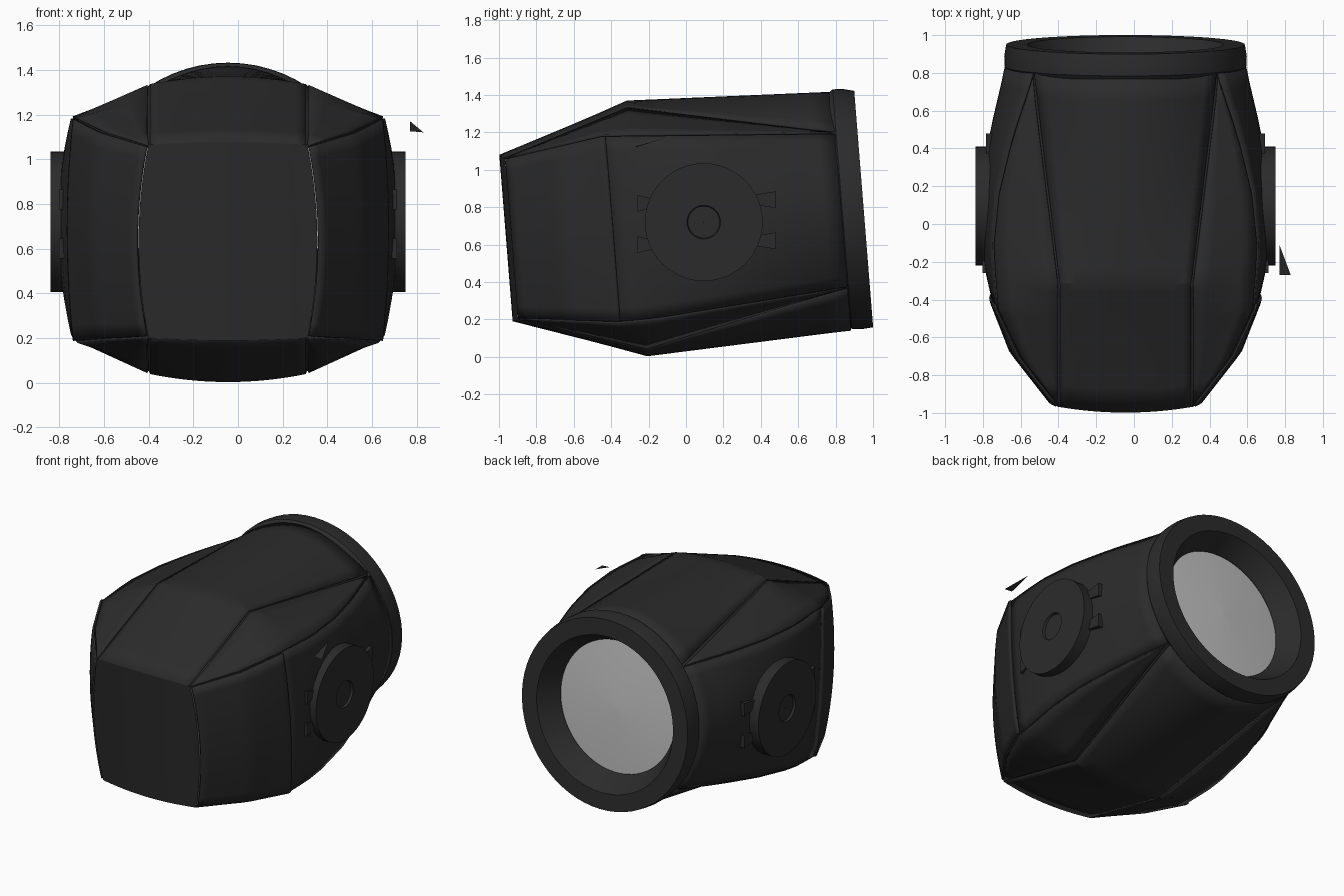
import bpy, bmesh, math
from mathutils import Vector

cube = bpy.data.objects.get("Cube")
if cube:
    bpy.data.objects.remove(cube, do_unlink=True)

CX, CZ, SHEAR = -0.045, 0.79, 0.08
FRONT, BACK = -0.945, 0.82


def material(name, value, rough):
    m = bpy.data.materials.new(name)
    m.use_nodes = True
    color = (value, value, value, 1)
    m.diffuse_color = color
    bsdf = m.node_tree.nodes["Principled BSDF"]
    bsdf.inputs["Base Color"].default_value = color
    bsdf.inputs["Roughness"].default_value = rough
    return m


BLACK = material("charcoal", 0.024, 0.6)
GLASS = material("pale grey lens", 0.52, 0.4)

# Outline curves along the length: (position, value) pairs
TOP_Z = [(FRONT, 1.08), (-.27, 1.37), (.9, 1.42)]
CREASE_X = [(FRONT, .355), (-.27, .355), (BACK, .49)]
CREASE_Z = [(FRONT, 1.065), (-.27, 1.335), (BACK, 1.2)]
SIDE_X = [(FRONT, .356), (-.68, .56), (-.42, .68), (-.1, .705), (.2, .675), (.5, .6), (BACK, .49)]
SIDE_Z = [(FRONT, 1.064), (-.42, 1.185), (BACK, 1.199)]
MID_X = [(FRONT, .4), (-.68, .605), (-.42, .705), (-.2, .755), (0, .765), (.2, .755), (.5, .715), (BACK, .64)]
LOW_SIDE_Z = [(FRONT, .201), (-.42, .18), (-.2, .2), (BACK, .366)]
LOW_CREASE_Z = [(FRONT, .2), (-.27, .04), (BACK, .365)]
BOTTOM_Z = [(FRONT, .19), (-.27, .003), (BACK, .14)]


def at(curve, y):
    if y <= curve[0][0]:
        return curve[0][1]
    for (a, u), (b, v) in zip(curve, curve[1:]):
        if y <= b:
            return u + (v - u) * (y - a) / (b - a)
    return curve[-1][1]


def place(x, y, z):
    """Lean the sections and bow the nose forward."""
    fade = min(1, max(0, (-.5 - y) / .445))
    bow = .03 * fade * max(0, 1 - (x / .36) ** 2)
    return Vector((x + CX, y - SHEAR * (z - CZ) - bow, z))


def section(kind, y, t):
    """Point of one panel's cross-section; t runs from -1 to 1."""
    xa, xb = at(CREASE_X, y), at(SIDE_X, y)
    zb, zc = at(SIDE_Z, y), at(LOW_SIDE_Z, y)
    arc, u = 1 - t * t, (t + 1) / 2
    if kind == "top":
        za = at(CREASE_Z, y)
        return xa * t, za + (at(TOP_Z, y) - za) * arc
    if kind == "bottom":
        zd = at(LOW_CREASE_Z, y)
        return -xa * t, zd + (at(BOTTOM_Z, y) - zd) * arc
    if kind == "side":
        return xb + (at(MID_X, y) - xb) * arc, zb + (zc - zb) * u
    if kind == "shoulder":
        za = at(CREASE_Z, y)
        return xa + (xb - xa) * u, za + (zb - za) * u
    zd = at(LOW_CREASE_Z, y)
    return xb + (xa - xb) * u, zc + (zd - zc) * u


def finish(name, verts, faces, mat=BLACK, angle=25, outward=True):
    me = bpy.data.meshes.new(name)
    me.from_pydata([tuple(v) for v in verts], [], faces)
    bm = bmesh.new()
    bm.from_mesh(me)
    bmesh.ops.remove_doubles(bm, verts=bm.verts, dist=.0004)
    if outward:
        bmesh.ops.recalc_face_normals(bm, faces=bm.faces)
        hub = Vector((CX, .05, .7))
        facing = sum((f.calc_center_median() - hub).dot(f.normal) * f.calc_area() for f in bm.faces)
        if facing < 0:
            bmesh.ops.reverse_faces(bm, faces=bm.faces)
    bm.to_mesh(me)
    bm.free()
    me.materials.append(mat)
    me.shade_smooth()
    me.set_sharp_from_angle(angle=math.radians(angle))
    ob = bpy.data.objects.new(name, me)
    bpy.context.collection.objects.link(ob)
    return ob


def grid(rows, closed=False):
    n = len(rows[0])
    faces = []
    for j in range(len(rows) - 1):
        for i in range(n if closed else n - 1):
            k = (i + 1) % n
            faces.append((j * n + i, j * n + k, (j + 1) * n + k, (j + 1) * n + i))
    return [p for row in rows for p in row], faces


def stations(a, b):
    ys = {a, b, *(y for y in (-.27, -.42) if a < y < b)}
    ys |= {a + (b - a) * i / 14 for i in range(15)}
    return sorted(ys)


def panel(name, kind, a, b, steps, sign=1, lift=0.0):
    rows = []
    for y in stations(a, b):
        p, q = section(kind, y, -1), section(kind, y, 1)
        width = math.dist(p, q)
        edge = 1 - min(.9, .014 / max(width, .001))
        row = []
        for i in range(steps + 1):
            x, z = section(kind, y, edge * (2 * i / steps - 1))
            row.append(place(sign * (x + lift), y, z))
        rows.append(row)
    ob = finish(name, *grid(rows))
    mod = ob.modifiers.new("thickness", "SOLIDIFY")
    mod.thickness = .012
    mod.offset = -1


# Outer shell panels with narrow seams
panel("top_panel", "top", FRONT, .83, 16)
panel("bottom_panel", "bottom", FRONT, .83, 16)
for side, s in (("left", 1), ("right", -1)):
    panel(side + "_upper_shoulder", "shoulder", FRONT, BACK - .01, 4, s)
    panel(side + "_lower_shoulder", "lower", FRONT, BACK - .01, 4, s)
    panel(side + "_front_cheek", "side", FRONT, -.4, 14, s, .012)
    panel(side + "_side_panel", "side", -.42, .83, 14, s)

# Inner hull that closes the seams
rows = []
for y in stations(FRONT + .012, BACK):
    half = []
    for kind, n in (("top", 8), ("shoulder", 3), ("side", 12), ("lower", 3), ("bottom", 8)):
        start = 0 if kind == "top" else -1
        end = 0 if kind == "bottom" else 1
        half += [section(kind, y, start + (end - start) * i / n) for i in range(n)]
    half.append((0, at(BOTTOM_Z, y)))
    ring = half + [(-x, z) for x, z in half[-2:0:-1]]
    rows.append([place(x * .985, y, .7 + (z - .7) * .985) for x, z in ring])
finish("inner_hull", *grid(rows, True))

# Bowed front plate
rows = []
for j in range(15):
    x, z = section("side", FRONT, j / 7 - 1)
    rows.append([place(x * s / 8, FRONT, z + .012 * (z - .63) / .43 * (1 - (s / 8) ** 2))
                 for s in range(-8, 9)])
finish("front_plate", *grid(rows))


# Rear collar and recessed lens, turned around the leaning axis
def turned(name, profile, segments, mat, angle):
    rows = []
    for r, y in profile:
        ring = [2 * math.pi * i / segments for i in range(segments)]
        rows.append([place(r * math.cos(a), y, CZ + r * math.sin(a)) for a in ring])
    verts, faces = grid(rows, True)
    return finish(name, verts, [f[::-1] for f in faces], mat, angle, outward=False)


turned("rear_collar", [(.62, .81), (.64, .835), (.642, .89), (.632, .95), (.52, .95),
                       (.44, .81), (.44, .78)], 64, BLACK, 20)
turned("lens", [(.445, .8), (.25, .815), (.001, .822)], 40, GLASS, 3)


# Side discs with a sunken hub, and small clips around them
def side_disc(name, s):
    rows = []
    for r, x in ((.315, .7), (.315, .795), (.09, .795), (.085, .78), (.001, .78)):
        ring = [2 * math.pi * i / 48 for i in range(48)]
        rows.append([Vector((CX + s * x, .095 + r * math.cos(a), .72 + r * math.sin(a))) for a in ring])
    verts, faces = grid(rows, True)
    finish(name, verts, faces if s > 0 else [f[::-1] for f in faces], outward=False)


def clip(name, s, y0, y1, z, x):
    verts = []
    for depth in (x - .05, x):
        for y, h in ((y0, .025), (y1, .045)):
            verts += [Vector((CX + s * depth, y, z - h)), Vector((CX + s * depth, y, z + h))]
    finish(name, verts, [(0, 1, 3, 2), (4, 5, 7, 6), (0, 1, 5, 4), (2, 3, 7, 6), (0, 2, 6, 4), (1, 3, 7, 5)])


for side, s in (("left", 1), ("right", -1)):
    side_disc(side + "_disc", s)
    for level, z in (("upper", .84), ("lower", .62)):
        clip(f"{side}_{level}_rear_clip", s, .36, .48, z, .738)
        clip(f"{side}_{level}_front_clip", s, -.18, -.26, z - .02, .757)

# Loose sliver beside the left shoulder
finish("loose_sliver", [(.77, -.11, 1.17), (.77, -.27, 1.125), (.83, -.27, 1.12)], [(0, 1, 2)])
